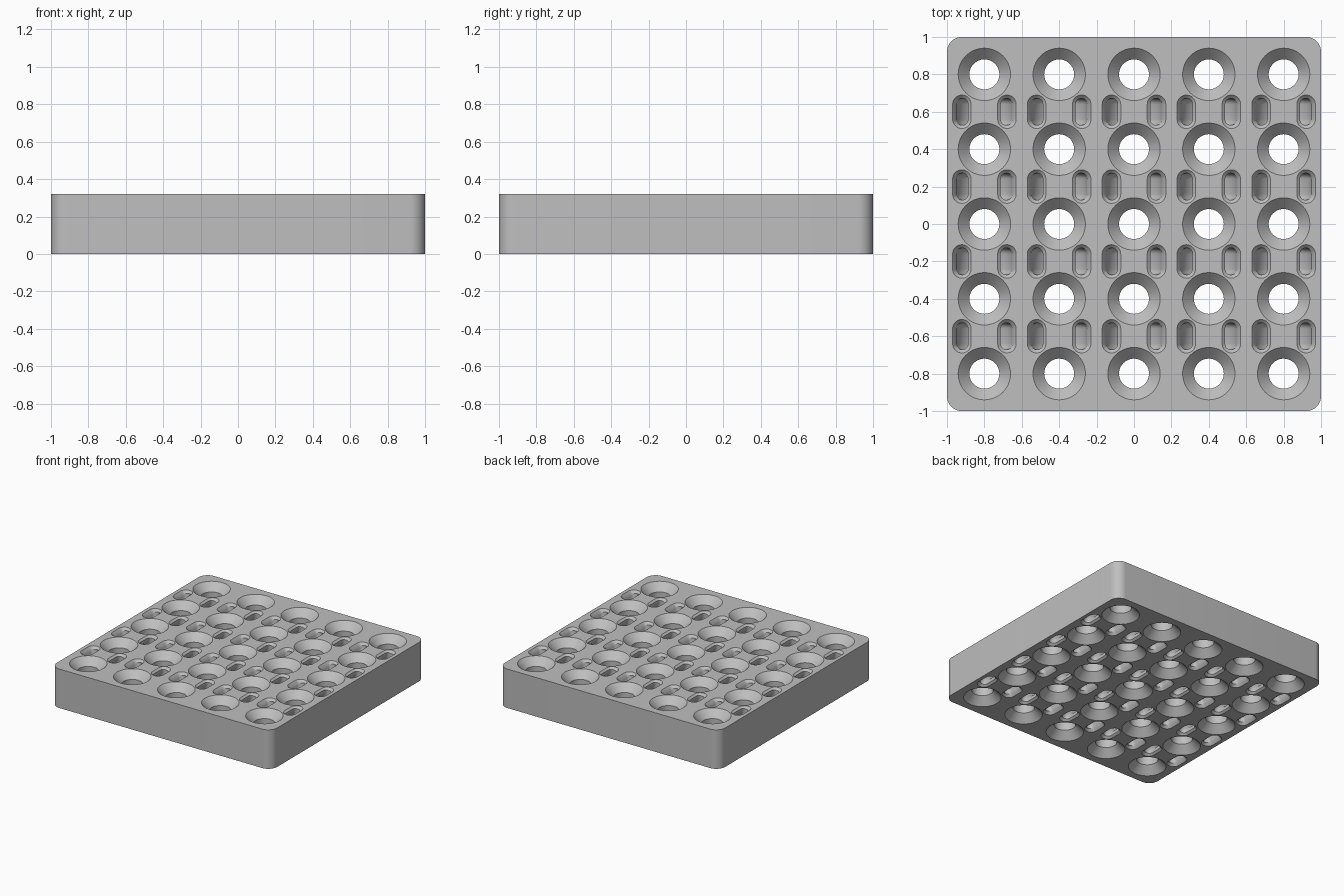
import bpy
import bmesh
from math import pi, cos, sin, asin
from mathutils import Vector

HEIGHT = 0.32
PITCH = 0.4
EPS = 0.003           # cutters poke out this far

if "Cube" in bpy.data.objects:
    bpy.data.objects.remove(bpy.data.objects["Cube"], do_unlink=True)

grey = bpy.data.materials.new("light_grey")
grey.use_nodes = True
grey.diffuse_color = (0.52, 0.52, 0.52, 1)
grey.node_tree.nodes["Principled BSDF"].inputs["Base Color"].default_value = (0.52, 0.52, 0.52, 1)


def make_object(name, bm):
    bmesh.ops.recalc_face_normals(bm, faces=bm.faces)
    mesh = bpy.data.meshes.new(name)
    bm.to_mesh(mesh)
    bm.free()
    mesh.materials.append(grey)
    obj = bpy.data.objects.new(name, mesh)
    bpy.context.collection.objects.link(obj)
    return obj


def loft(bm, rings):
    """Skin a list of equal-length point rings and cap both ends."""
    loops = [[bm.verts.new(p) for p in ring] for ring in rings]
    for a, b in zip(loops, loops[1:]):
        n = len(a)
        for i in range(n):
            j = (i + 1) % n
            bm.faces.new((a[i], a[j], b[j], b[i]))
    bm.faces.new(loops[0])
    bm.faces.new(loops[-1])


def circle(x, y, z, r, n=64):
    return [Vector((x + r * cos(2 * pi * i / n), y + r * sin(2 * pi * i / n), z)) for i in range(n)]


def slot_outline(r, half=0.04, n=10):
    """Long rounded slot as (across, along) pairs."""
    pts = []
    for end in (0, 1):
        for i in range(n + 1):
            a = pi * end + pi * i / n
            pts.append((r * cos(a), r * sin(a) + (half if end == 0 else -half)))
    return pts


# Countersunk through holes: cone, straight neck, cone
def cut_hole(bm, x, y, rim=0.14, neck=0.08):
    d = rim - neck
    profile = [(-EPS, rim + EPS), (d, neck), (HEIGHT - d, neck), (HEIGHT + EPS, rim + EPS)]
    loft(bm, [circle(x, y, z, r) for z, r in profile])


# Curved tie tunnel joining two chamfered slots on one face
def cut_tunnel(bm, x, y, face_z, inward, major=0.12, r=0.032, chamfer=0.018, steps=28):
    start = asin(chamfer / major)

    def mouth(side):
        return [Vector((x + side * major - u, y + v, face_z - inward * EPS))
                for u, v in slot_outline(r + chamfer + EPS)]

    rings = []
    for k in range(steps + 1):
        a = start + (pi - 2 * start) * k / steps
        ring = []
        for u, v in slot_outline(r):
            rad = major - u
            ring.append(Vector((x + rad * cos(a), y + v, face_z + inward * rad * sin(a))))
        rings.append(ring)
    first = mouth(1)
    last = [Vector((2 * x - p.x, p.y, p.z)) for p in first]
    loft(bm, [first] + rings + [last])


# Board with rounded upright corners
bm = bmesh.new()
bmesh.ops.create_cube(bm, size=1)
bmesh.ops.scale(bm, vec=(2, 2, HEIGHT), verts=bm.verts)
bmesh.ops.translate(bm, vec=(0, 0, HEIGHT / 2), verts=bm.verts)
upright = [e for e in bm.edges if abs(e.verts[0].co.z - e.verts[1].co.z) > 0.1]
bmesh.ops.bevel(bm, geom=upright, offset=0.08, segments=10, profile=0.5, affect='EDGES')
board = make_object("perforated_board", bm)

# All cutters in one mesh
bm = bmesh.new()
for col in range(-2, 3):
    for row in range(-2, 3):
        cut_hole(bm, col * PITCH, row * PITCH)
        if row < 2:
            mid = (row + 0.5) * PITCH
            cut_tunnel(bm, col * PITCH, mid, HEIGHT, -1)
            cut_tunnel(bm, col * PITCH, mid, 0, 1)
cutter = make_object("hole_cutter", bm)
cutter.hide_render = True

cut = board.modifiers.new("holes", 'BOOLEAN')
cut.operation = 'DIFFERENCE'
cut.solver = 'EXACT'
cut.object = cutter

bpy.ops.object.select_all(action='DESELECT')
board.select_set(True)
bpy.context.view_layer.objects.active = board
bpy.ops.object.modifier_apply(modifier=cut.name)
bpy.data.objects.remove(cutter, do_unlink=True)
bpy.ops.object.shade_smooth_by_angle(angle=pi / 6)
